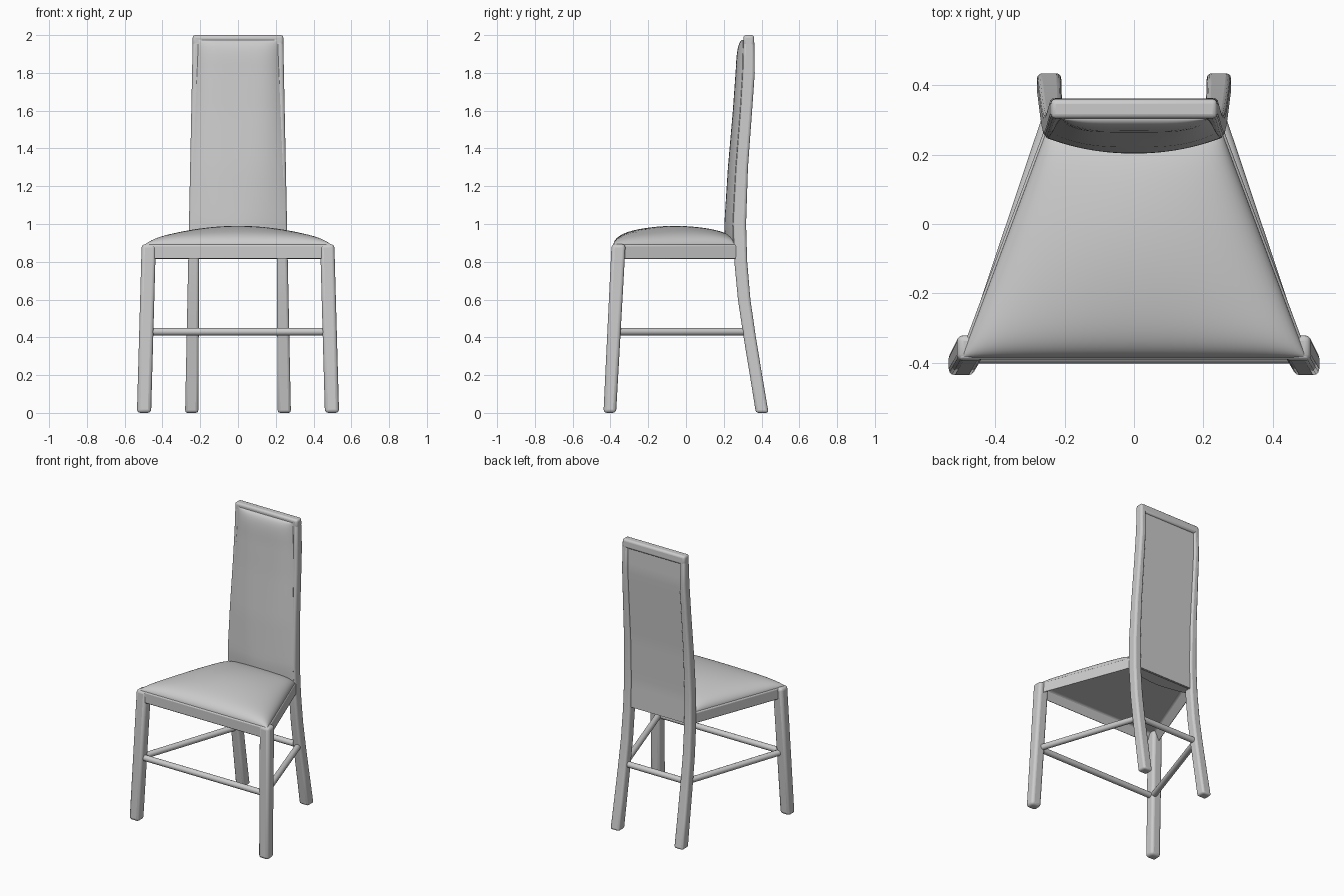
import bpy, bmesh, math
from mathutils import Vector

if "Cube" in bpy.data.objects:
    bpy.data.objects.remove(bpy.data.objects["Cube"])

# One plain grey for the whole chair
grey = bpy.data.materials.new("light_grey")
grey.use_nodes = True
grey.diffuse_color = (0.6, 0.6, 0.6, 1)
grey.node_tree.nodes["Principled BSDF"].inputs["Base Color"].default_value = (0.6, 0.6, 0.6, 1)


def finish(name, bm, bevel=0.0, angle=35):
    bmesh.ops.recalc_face_normals(bm, faces=bm.faces)
    mesh = bpy.data.meshes.new(name)
    bm.to_mesh(mesh)
    bm.free()
    mesh.materials.append(grey)
    ob = bpy.data.objects.new(name, mesh)
    bpy.context.collection.objects.link(ob)
    if bevel:
        mod = ob.modifiers.new("rounding", "BEVEL")
        mod.width, mod.segments, mod.limit_method = bevel, 3, "ANGLE"
        mod.angle_limit = math.radians(40)
    bpy.ops.object.select_all(action="DESELECT")
    ob.select_set(True)
    bpy.context.view_layer.objects.active = ob
    bpy.ops.object.shade_smooth_by_angle(angle=math.radians(angle))
    return ob


def loft(name, sections, side=1, bevel=0.014):
    """Square bar through sections (z, x_in, x_out, y_front, y_back)."""
    bm = bmesh.new()
    rings = []
    for z, x0, x1, y0, y1 in sections:
        corners = ((x0, y0), (x1, y0), (x1, y1), (x0, y1))
        rings.append([bm.verts.new((side * x, y, z)) for x, y in corners])
    for a, b in zip(rings, rings[1:]):
        for i in range(4):
            j = (i + 1) % 4
            bm.faces.new((a[i], a[j], b[j], b[i]))
    bm.faces.new(rings[0])
    bm.faces.new(rings[-1])
    return finish(name, bm, bevel)


def rod(name, a, b, radius=0.02):
    a, b = Vector(a), Vector(b)
    bm = bmesh.new()
    bmesh.ops.create_cone(bm, cap_ends=True, segments=20, radius1=radius,
                          radius2=radius, depth=(b - a).length)
    turn = (b - a).to_track_quat("Z", "Y").to_matrix().to_4x4()
    bmesh.ops.transform(bm, matrix=turn, verts=bm.verts)
    bmesh.ops.translate(bm, vec=(a + b) / 2, verts=bm.verts)
    return finish(name, bm)


def pad(name, point, nu=32, nv=36):
    """Closed cushion: point(u, v, sheet) gives the outer (0) and inner (1) sheet."""
    bm = bmesh.new()
    sheets = []
    for s in (0, 1):
        sheets.append([[bm.verts.new(point(-math.cos(math.pi * i / nu),
                                           -math.cos(math.pi * j / nv), s))
                        for i in range(nu + 1)] for j in range(nv + 1)])
        g = sheets[-1]
        for j in range(nv):
            for i in range(nu):
                bm.faces.new((g[j][i], g[j][i + 1], g[j + 1][i + 1], g[j + 1][i]))
    rims = [g[0] + [r[-1] for r in g[1:]] + g[-1][-2::-1] + [r[0] for r in g[-2:0:-1]]
            for g in sheets]
    n = len(rims[0])
    for i in range(n):
        j = (i + 1) % n
        bm.faces.new((rims[0][i], rims[0][j], rims[1][j], rims[1][i]))
    return finish(name, bm, angle=50)


def lerp(a, b, t):
    return a + (b - a) * t


# Side curve of the rear posts: z, front y, back y
POST = [(0, .37, .437), (.2, .338, .403), (.4, .305, .37), (.6, .275, .341),
        (.8, .256, .324), (1, .249, .318), (1.3, .265, .328), (1.6, .288, .35),
        (1.8, .30, .364), (1.97, .304, .361)]


def post_y(z):
    for a, b in zip(POST, POST[1:]):
        if z <= b[0]:
            t = (z - a[0]) / (b[0] - a[0])
            return lerp(a[1], b[1], t), lerp(a[2], b[2], t)
    return POST[-1][1:]


def post_x(z):
    outer = lerp(.28, .239, z / 2)
    return outer - lerp(.07, .04, z / 2), outer


# Legs and posts, mirrored
for side, label in ((1, "left"), (-1, "right")):
    loft("front_leg_" + label, [(0, .46, .535, -.437, -.37),
                                (.893, .435, .51, -.394, -.32)], side, .018)
    loft("rear_post_" + label, [(z, *post_x(z), *post_y(z)) for z, f, b in POST], side)
    rod("side_stretcher_" + label, (side * .475, -.38, .43), (side * .237, .33, .43))

# Cross stretchers and top rail
rod("front_stretcher", (-.475, -.382, .43), (.475, -.382, .43))
rod("rear_stretcher", (-.237, .333, .43), (.237, .333, .43))
loft("top_rail", [(1.94, -.2405, .2405, .304, .362), (2, -.24, .24, .304, .36)])

# Seat frame with a hollow underside
bm = bmesh.new()
plan = ((-.506, -.391), (.506, -.391), (.246, .305), (-.246, .305))
base = bm.faces.new([bm.verts.new((x, y, .81)) for x, y in plan])
top = bmesh.ops.extrude_face_region(bm, geom=[base])["geom"]
bmesh.ops.translate(bm, vec=(0, 0, .082),
                    verts=[g for g in top if isinstance(g, bmesh.types.BMVert)])
bm.faces.ensure_lookup_table()
under = min(bm.faces, key=lambda f: f.calc_center_median().z)
bmesh.ops.recalc_face_normals(bm, faces=bm.faces)
bmesh.ops.inset_region(bm, faces=[under], thickness=.055)
bmesh.ops.translate(bm, vec=(0, 0, .065), verts=under.verts)
finish("seat_frame", bm, .01)


# Domed seat cushion
def seat_point(u, v, sheet):
    y = lerp(-.385, .27, (v + 1) / 2)
    half = lerp(.497, .252, (v + 1) / 2)
    edge = math.sqrt(max(0, (1 - u ** 8) * (1 - v ** 8)))
    dome = (1 - u * u) * (1 - v * v)
    z = .88 if sheet else .888 + .052 * edge + .05 * dome
    return u * half, y, z


# Padded back: bulging front, flat recessed rear
def back_point(u, v, sheet):
    t = (v + 1) / 2
    z = lerp(.82, 1.975, t)
    front, rear = post_y(z)
    inner, outer = post_x(z)
    if sheet:
        return u * (inner + .012), rear - .012, z
    half = outer - lerp(.006, .03, t)
    bulge = lerp(.046, .034, t) * (1 - abs(u) ** lerp(1.6, 5, t)) * math.sqrt(max(0, 1 - t ** 24))
    return u * half, front - bulge - .002, z


pad("seat_cushion", seat_point)
pad("back_cushion", back_point)
